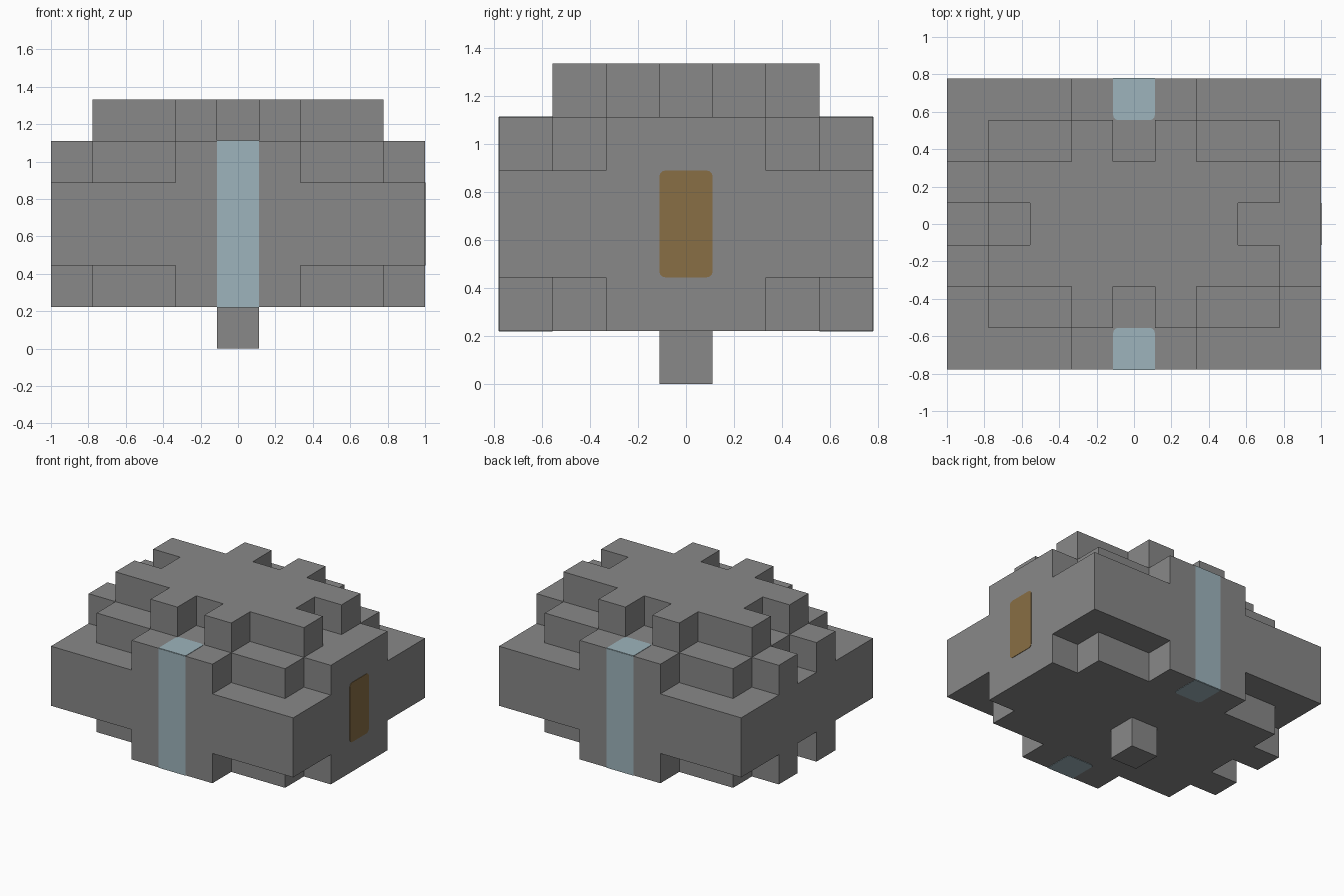
import bpy
import bmesh
from math import pi
from mathutils import Vector

if "Cube" in bpy.data.objects:
    bpy.data.objects.remove(bpy.data.objects["Cube"], do_unlink=True)

U = 2 / 9            # edge of one block
SKIN = 0.003         # how far painted panels stand proud


def make_material(name, rgb):
    mat = bpy.data.materials.new(name)
    mat.use_nodes = True
    mat.diffuse_color = (*rgb, 1)
    mat.node_tree.nodes["Principled BSDF"].inputs["Base Color"].default_value = (*rgb, 1)
    return mat


grey = make_material("stone grey", (0.246, 0.246, 0.246))
blue = make_material("pale blue", (0.337, 0.456, 0.503))
brown = make_material("ochre brown", (0.246, 0.156, 0.058))


def finish(bm, name, mat):
    mesh = bpy.data.meshes.new(name)
    bm.to_mesh(mesh)
    bm.free()
    mesh.materials.append(mat)
    obj = bpy.data.objects.new(name, mesh)
    bpy.context.collection.objects.link(obj)
    return obj


def filled(i, j, k):
    """Whether the block at column i, row j, layer k is solid."""
    a, b = abs(i), abs(j)
    if a > 4 or b > 3:
        return False
    if k == 0:                                   # peg underneath
        return a == 0 and b == 0
    if k in (2, 3):                              # full middle slab
        return True
    if k in (1, 4):                              # stepped layers, notched on one side
        if i == -4 and j == 0:
            return False
        return a <= 1 or b <= 1 or (a <= 3 and b <= 2)
    if k == 5:                                   # notched cap
        if (a == 0 and b == 2) or (a == 3 and b == 0):
            return False
        return (a <= 1 and b <= 2) or (a <= 3 and b <= 1)
    return False


# Body: outer skin of the block pattern
bm = bmesh.new()
for k in range(6):
    for i in range(-4, 5):
        for j in range(-3, 4):
            if not filled(i, j, k):
                continue
            centre = Vector((i, j, k + 0.5))
            for axis in range(3):
                for sign in (-1, 1):
                    n = Vector((0, 0, 0))
                    n[axis] = sign
                    if filled(i + int(n.x), j + int(n.y), k + int(n.z)):
                        continue
                    p = Vector((0, 0, 0))
                    p[(axis + 1) % 3] = 0.5
                    q = n.cross(p)
                    mid = centre + n / 2
                    ring = (p + q, q - p, -p - q, p - q)
                    bm.faces.new([bm.verts.new((mid + r) * U) for r in ring])
bmesh.ops.remove_doubles(bm, verts=bm.verts, dist=0.001)
bmesh.ops.dissolve_limit(bm, angle_limit=pi / 90, verts=bm.verts, edges=bm.edges)
finish(bm, "stone_body", grey)


def panel(name, mat, centre, size, axis, rounded=None):
    """Thin plate across an axis; rounded(x, y, z) picks the corners to soften."""
    bm = bmesh.new()
    bmesh.ops.create_cube(bm, size=1)
    dims = Vector(size) * U
    dims[axis] = SKIN * 2
    for v in bm.verts:
        v.co = Vector(c * d for c, d in zip(v.co, dims))
    if rounded:
        corners = []
        for e in bm.edges:
            d = e.verts[0].co - e.verts[1].co
            mid = (e.verts[0].co + e.verts[1].co) / 2
            if abs(d[axis]) > SKIN and rounded(mid):
                corners.append(e)
        bmesh.ops.bevel(bm, geom=corners, offset=0.025, segments=3,
                        profile=0.5, affect='EDGES')
    obj = finish(bm, name, mat)
    obj.location = Vector(centre) * U


# Blue bands wrapping the front and back
for side, s in (("front", -1), ("back", 1)):
    panel(side + "_band", blue, (0, 3.5 * s, 3), (1, 1, 4), 1)
    for end, z in (("top", 5), ("bottom", 1)):
        panel(side + "_band_" + end, blue, (0, 3 * s, z), (1, 1, 1), 2,
              lambda m, s=s: m.y * s < 0)

# Brown patch on the left flank
panel("side_patch", brown, (4.5, 0, 3), (1, 1, 2), 0, lambda m: True)
